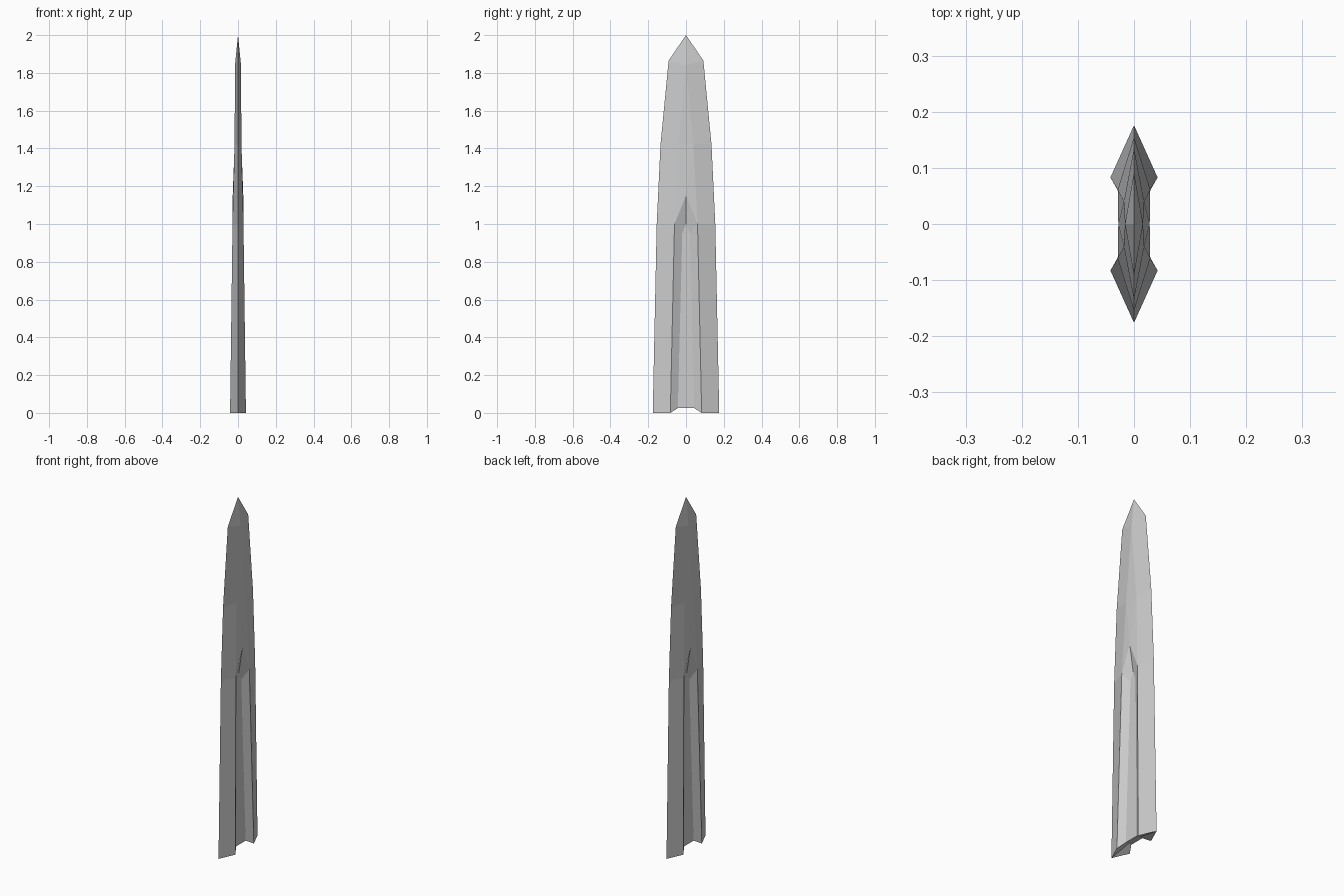
import bpy
import bmesh

cube = bpy.data.objects.get("Cube")
if cube:
    bpy.data.objects.remove(cube, do_unlink=True)

# Steel colour
steel = bpy.data.materials.new("grey_steel")
steel.use_nodes = True
colour = (0.6, 0.6, 0.6, 1)
steel.diffuse_color = colour
steel.node_tree.nodes["Principled BSDF"].inputs["Base Color"].default_value = colour

# Corner points of one quarter of the blade
points = {
    # cutting edge, from base to tip
    "edge_base": (0, 0.176, 0), "edge_low": (0, 0.155, 1.0),
    "edge_mid": (0, 0.135, 1.42), "edge_high": (0, 0.092, 1.865), "tip": (0, 0, 2),
    # raised shoulder beside the groove, and the ridge above it
    "shoulder_base": (0.042, 0.083, 0), "shoulder_top": (0.029, 0.061, 1.0),
    "flat_side": (0.018, 0.04, 1.42), "flat_mid": (0.018, 0, 1.42),
    "ridge_top": (0.016, 0, 1.84), "groove_peak": (0.028, 0, 1.15),
    # sunken groove floor
    "floor_base": (0.018, 0.043, 0.025), "floor_base_mid": (0.018, 0, 0.025),
    "floor_top": (0.0065, 0.02, 0.95), "floor_top_mid": (0.006, 0, 1.0),
    # underside
    "under_side": (0, 0.043, 0.025), "under_mid": (0, 0, 0.025),
}
faces = [
    # bevels
    "edge_base edge_low shoulder_top shoulder_base",
    "edge_low edge_mid flat_side shoulder_top",
    "edge_mid edge_high ridge_top flat_side",
    "edge_high tip ridge_top",
    # flats around the ridge
    "shoulder_top flat_side groove_peak",
    "flat_side flat_mid groove_peak",
    "flat_side ridge_top flat_mid",
    # groove wall, roof and floor
    "shoulder_base shoulder_top floor_top floor_base",
    "shoulder_top groove_peak floor_top_mid floor_top",
    "floor_base floor_top floor_top_mid floor_base_mid",
    # underside
    "edge_base shoulder_base floor_base under_side",
    "under_side floor_base floor_base_mid under_mid",
]

bm = bmesh.new()
verts = {name: bm.verts.new(co) for name, co in points.items()}
for face in faces:
    bm.faces.new([verts[name] for name in face.split()])

# Mirror the quarter to both sides, then weld
for axis in "XY":
    bmesh.ops.mirror(bm, geom=bm.verts[:] + bm.edges[:] + bm.faces[:],
                     axis=axis, merge_dist=0.0001)
bmesh.ops.remove_doubles(bm, verts=bm.verts[:], dist=0.0001)
bmesh.ops.recalc_face_normals(bm, faces=bm.faces[:])

mesh = bpy.data.meshes.new("blade")
bm.to_mesh(mesh)
bm.free()
mesh.materials.append(steel)
blade = bpy.data.objects.new("blade", mesh)
bpy.context.collection.objects.link(blade)
